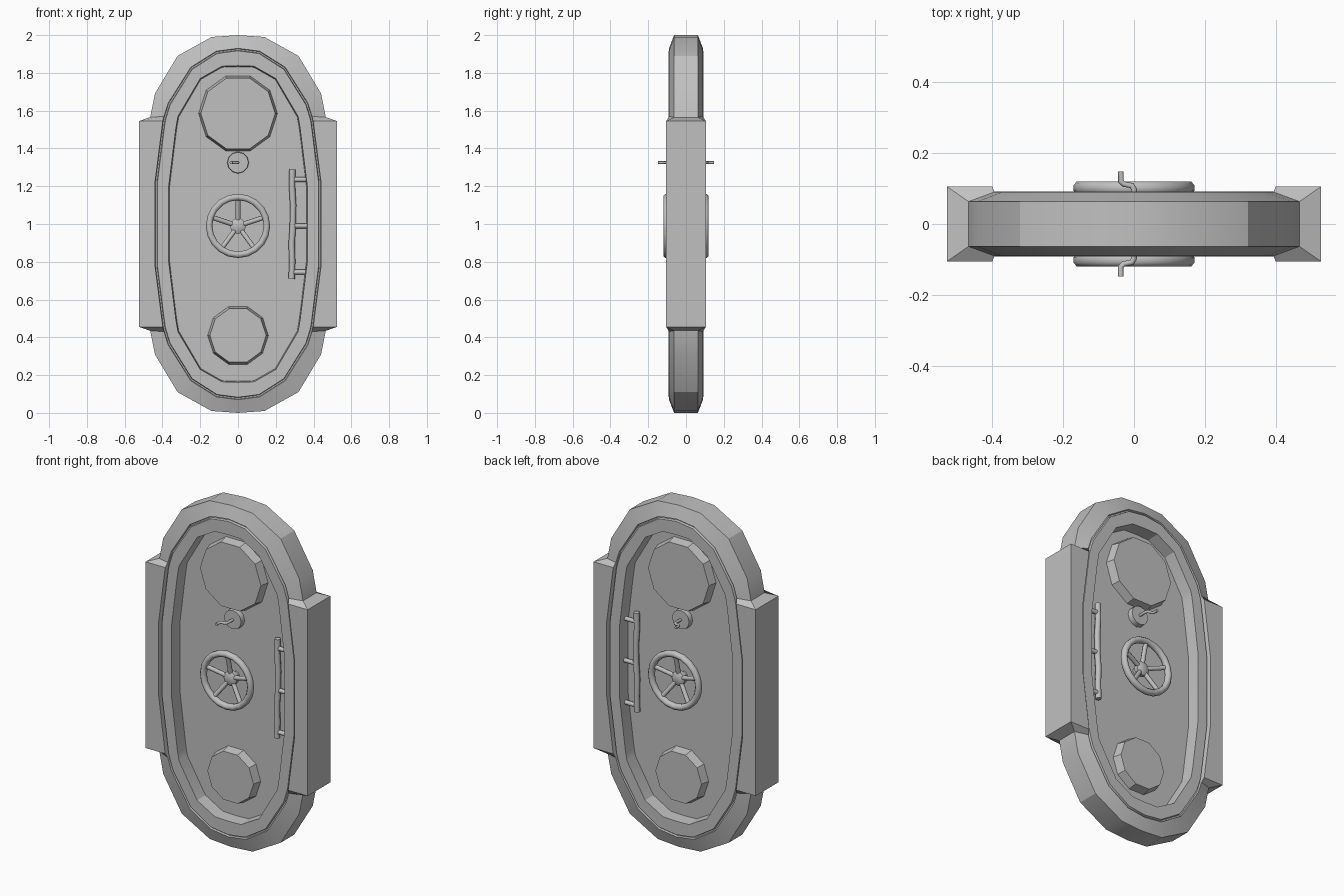
import bpy, bmesh, math
from mathutils import Matrix, Vector

cube = bpy.data.objects.get("Cube")
if cube:
    bpy.data.objects.remove(cube, do_unlink=True)

GREY = (0.53, 0.53, 0.53, 1)
metal = bpy.data.materials.new("grey metal")
metal.use_nodes = True
metal.diffuse_color = GREY
metal.node_tree.nodes["Principled BSDF"].inputs["Base Color"].default_value = GREY


def finish(name, data, smooth=None):
    """Link the front half of a part and mirror it to the back."""
    ob = bpy.data.objects.new(name, data)
    bpy.context.collection.objects.link(ob)
    data.materials.append(metal)
    if smooth:
        bpy.ops.object.select_all(action='DESELECT')
        ob.select_set(True)
        bpy.context.view_layer.objects.active = ob
        bpy.ops.object.shade_smooth_by_angle(angle=math.radians(smooth))
    mod = ob.modifiers.new("front_to_back", 'MIRROR')
    mod.use_axis = (False, True, False)
    return ob


def mesh_part(name, bm, smooth=None):
    bmesh.ops.recalc_face_normals(bm, faces=bm.faces)
    me = bpy.data.meshes.new(name)
    bm.to_mesh(me)
    bm.free()
    return finish(name, me, smooth)


def disc(bm, z, r_back, r_front, y_back, y_front, sides, spin=0.0):
    """Tapered disc facing the front; y values are distances from the middle."""
    m = (Matrix.Translation((0, -(y_back + y_front) / 2, z))
         @ Matrix.Rotation(math.pi / 2, 4, 'X') @ Matrix.Rotation(spin, 4, 'Z'))
    bmesh.ops.create_cone(bm, cap_ends=True, segments=sides, radius1=r_back,
                          radius2=r_front, depth=y_front - y_back, matrix=m)


def tubes(name, paths, radius, res=2):
    cu = bpy.data.curves.new(name, 'CURVE')
    cu.dimensions = '3D'
    cu.bevel_depth = radius
    cu.bevel_resolution = res
    cu.use_fill_caps = True
    for path in paths:
        sp = cu.splines.new('POLY')
        sp.points.add(len(path) - 1)
        for p, co in zip(sp.points, path):
            p.co = (*co, 1)
    return finish(name, cu)


# Quarter outlines (x, z, distance from the middle), from the top to the side
outer = [(0, 2.0, .063), (.14, 1.99, .063), (.32, 1.89, .063), (.44, 1.69, .063),
         (.465, 1.565, .063), (.525, 1.545, .105), (.525, 1.2, .105)]
seam = [(0, 1.93, .09), (.115, 1.915, .09), (.25, 1.83, .09), (.37, 1.64, .09),
        (.392, 1.57, .09), (.398, 1.545, .105), (.44, 1.22, .105)]
recess = [(0, 1.838, .092), (.085, 1.835, .092), (.2, 1.77, .092), (.318, 1.57, .092),
          (.325, 1.53, .092), (.33, 1.5, .092), (.367, 1.2, .092)]


def resize(quarter, margin, y):
    """Shrink an outline by a margin and set it at one depth."""
    return [(x * (1 - margin / .44), 1 + (z - 1) * (1 - margin / .93), y)
            for x, z, _ in quarter]


def full_loop(bm, quarter):
    half = quarter + [(x, 2 - z, y) for x, z, y in reversed(quarter)]
    pts = half + [(-x, z, y) for x, z, y in reversed(half[1:-1])]
    return [bm.verts.new((x, -y, z)) for x, z, y in pts]


# Frame, side blocks, seam groove, door rim and recessed panel
bm = bmesh.new()
layers = [[(x, z, 0) for x, z, _ in outer], outer, seam,
          resize(seam, .003, .078), resize(seam, .010, .078),
          resize(seam, .013, .092), recess, resize(recess, .006, .02)]
loops = [full_loop(bm, q) for q in layers]
for a, b in zip(loops, loops[1:]):
    n = len(a)
    for i in range(n):
        j = (i + 1) % n
        bm.faces.new((a[i], a[j], b[j], b[i]))
bm.faces.new(loops[-1])
# The open back edge lies on the mirror plane, so face the panel forward
bmesh.ops.recalc_face_normals(bm, faces=bm.faces)
bm.faces.ensure_lookup_table()
flip = bm.faces[-1].normal.y > 0
me = bpy.data.meshes.new("hatch_body")
if flip:
    bmesh.ops.reverse_faces(bm, faces=bm.faces)
bm.to_mesh(me)
bm.free()
finish("hatch_body", me, 25)

# Ten-sided raised windows
for name, z, r in (("upper_window", 1.585, .21), ("lower_window", .41, .162)):
    bm = bmesh.new()
    disc(bm, z, r, r - .013, .015, .07, 10, math.radians(18))
    mesh_part(name, bm)

# Wheel rim: a ring swept around the hub
WZ = .99
bm = bmesh.new()
SEG, SIDE = 20, 8
rings = []
for i in range(SEG):
    a = 2 * math.pi * i / SEG
    ring = []
    for k in range(SIDE):
        t = 2 * math.pi * (k + .5) / SIDE
        rr = .153 + .0185 * math.cos(t)
        ring.append(bm.verts.new((rr * math.sin(a), -.101 + .0205 * math.sin(t),
                                  WZ + rr * math.cos(a))))
    rings.append(ring)
for i in range(SEG):
    a, b = rings[i], rings[(i + 1) % SEG]
    for k in range(SIDE):
        m = (k + 1) % SIDE
        bm.faces.new((a[k], a[m], b[m], b[k]))
mesh_part("wheel_rim", bm, 50)

# Wheel hub and axle
bm = bmesh.new()
disc(bm, WZ, .042, .042, .05, .075, 12)
disc(bm, WZ, .042, .022, .075, .086, 12)
disc(bm, WZ, .024, .024, .015, .055, 12)
mesh_part("wheel_hub", bm, 30)

# Five spokes sloping in to the hub
spokes = []
for k in range(5):
    a = 2 * math.pi * k / 5
    spokes.append([(r * math.sin(a), -y, WZ + r * math.cos(a))
                   for r, y in ((.02, .066), (.15, .098))])
tubes("wheel_spokes", spokes, .013)

# Lock knob and bent key
LZ = 1.325
bm = bmesh.new()
disc(bm, LZ, .058, .055, .015, .05, 12)
mesh_part("lock_knob", bm, 30)
tubes("lock_key", [[(0, -.045, LZ), (0, -.098, LZ), (-.006, -.108, LZ),
                    (-.029, -.112, LZ), (-.037, -.12, LZ), (-.037, -.148, LZ)]], .008)

# Grab handle with three brackets to the recess wall
HY = -.045
bar = [(.288, 1.29), (.286, 1.2), (.292, 1.1), (.290, .98), (.284, .9), (.287, .8), (.284, .71)]
tubes("grab_handle", [[(x, HY, z) for x, z in bar]], .0165)
tubes("handle_brackets", [[(.288, HY, z), (.366, HY, z)] for z in (1.235, .99, .745)], .013)
